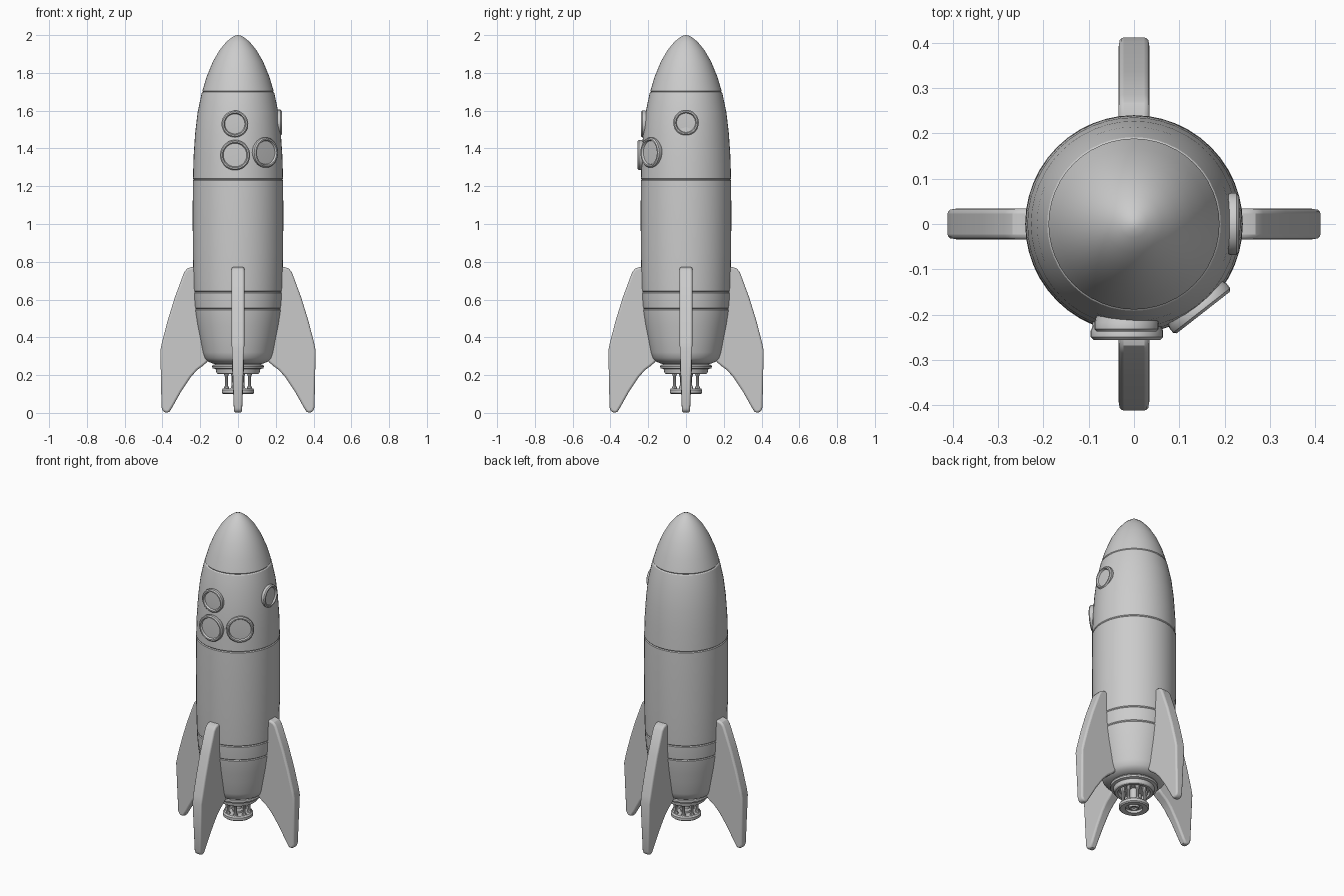
import bpy, bmesh, math
from mathutils import Matrix, Vector

if "Cube" in bpy.data.objects:
    bpy.data.objects.remove(bpy.data.objects["Cube"])


def finish(bm, name, angle=30, bevel=0):
    bmesh.ops.remove_doubles(bm, verts=bm.verts, dist=1e-5)
    bmesh.ops.recalc_face_normals(bm, faces=bm.faces)
    mesh = bpy.data.meshes.new(name)
    bm.to_mesh(mesh)
    bm.free()
    ob = bpy.data.objects.new(name, mesh)
    bpy.context.collection.objects.link(ob)
    if bevel:
        mod = ob.modifiers.new("rounded_edges", 'BEVEL')
        mod.width, mod.segments = bevel, 3
        mod.limit_method, mod.angle_limit = 'ANGLE', math.radians(40)
    bpy.ops.object.select_all(action='DESELECT')
    ob.select_set(True)
    bpy.context.view_layer.objects.active = ob
    bpy.ops.object.shade_smooth_by_angle(angle=math.radians(angle))
    return ob


def lathe(name, profile, steps=48, matrix=Matrix(), closed=False):
    """Revolve (radius, height) points around z."""
    bm = bmesh.new()
    pts = profile + profile[:1] if closed else profile
    vs = [bm.verts.new((r, 0, z)) for r, z in pts]
    es = [bm.edges.new(p) for p in zip(vs, vs[1:])]
    bmesh.ops.spin(bm, geom=vs + es, cent=(0, 0, 0), axis=(0, 0, 1),
                   angle=math.tau, steps=steps)
    bm.transform(matrix)
    return finish(bm, name)


# Hull: bullet profile with fine panel grooves
hull = [(0, 0.255), (0.13, 0.26), (0.16, 0.272), (0.178, 0.29), (0.188, 0.32),
        (0.203, 0.40), (0.215, 0.46), (0.226, 0.53), (0.232, 0.60), (0.236, 0.70),
        (0.239, 0.85), (0.24, 1.05), (0.239, 1.22), (0.235, 1.36), (0.227, 1.48),
        (0.214, 1.59), (0.193, 1.69), (0.166, 1.78), (0.133, 1.86), (0.098, 1.92),
        (0.062, 1.964), (0.03, 1.99), (0.012, 1.998), (0, 2.0)]


def radius_at(z):
    for (r0, z0), (r1, z1) in zip(hull, hull[1:]):
        if z0 <= z <= z1:
            return r0 + (r1 - r0) * (z - z0) / (z1 - z0)


grooves = []
for gz in (0.55, 0.64, 1.235, 1.70):
    grooves += [(radius_at(gz + d) - cut, gz + d)
                for d, cut in ((-0.005, 0), (0, 0.004), (0.005, 0))]
lathe("hull", sorted(hull + grooves, key=lambda p: (p[1], p[0]))[:-1] + [(0, 2.0)])

# Four swept fins, thinner towards the feet
outline = [(0.16, 0.272), (0.185, 0.25), (0.215, 0.228), (0.25, 0.19), (0.30, 0.115),
           (0.345, 0.035), (0.362, 0.006), (0.378, 0.0), (0.398, 0.008), (0.405, 0.03),
           (0.411, 0.33), (0.402, 0.375), (0.372, 0.49), (0.335, 0.61), (0.285, 0.745),
           (0.268, 0.765), (0.245, 0.772), (0.20, 0.772), (0.16, 0.45)]
for i, side in enumerate(("right", "back", "left", "front")):
    bm = bmesh.new()
    sides = []
    for s in (-1, 1):
        sides.append([bm.verts.new((x, s * (0.021 + 0.013 * min(1, z / 0.3)), z))
                      for x, z in outline])
        bm.faces.new(sides[-1])
    n = len(outline)
    for k in range(n):
        j = (k + 1) % n
        bm.faces.new((sides[0][k], sides[0][j], sides[1][j], sides[1][k]))
    bm.transform(Matrix.Rotation(i * math.pi / 2, 4, 'Z'))
    finish(bm, side + "_fin", bevel=0.011)

# Portholes: raised rim around a slightly sunken pane
for name, angle, dist, z, r in (("upper_front", -94, 0.238, 1.53, 0.071),
                                ("lower_front", -93.5, 0.256, 1.365, 0.08),
                                ("corner", -52, 0.248, 1.378, 0.08),
                                ("right_side", 0, 0.232, 1.537, 0.068)):
    a = math.radians(angle)
    out = Vector((math.cos(a), math.sin(a), 0))
    facing = out if name in ("corner", "right_side") else Vector((0, -1, 0))
    m = (Matrix.Translation((out.x * dist, out.y * dist, z))
         @ facing.to_track_quat('Z', 'Y').to_matrix().to_4x4())
    lathe(name + "_porthole",
          [(0, -0.06), (r * 0.92, -0.06), (r * 0.96, -0.026), (r, -0.02), (r, -0.006),
           (r - 0.006, 0), (r - 0.013, 0), (r - 0.018, -0.01), (0, -0.008)], 28, m)

# Engine collar with two stepped rings and a hollow underside
lathe("engine_collar",
      [(0.12, 0.275), (0.12, 0.258), (0.134, 0.254), (0.137, 0.246), (0.134, 0.236),
       (0.118, 0.232), (0.114, 0.212), (0.108, 0.206), (0.092, 0.206), (0.086, 0.225),
       (0, 0.225)], 40)

# Nozzle ring, hub and central pipe
lathe("nozzle_ring", [(0.05, 0.102), (0.079, 0.100), (0.086, 0.106), (0.086, 0.122),
                      (0.079, 0.130), (0.05, 0.130)], 32, closed=True)
lathe("nozzle_plate", [(0, 0.118), (0.055, 0.118), (0.055, 0.128), (0, 0.128)], 32)
lathe("nozzle_hub", [(0, 0.112), (0.014, 0.112), (0.018, 0.104), (0.027, 0.104),
                     (0.03, 0.11), (0.03, 0.14), (0.022, 0.15), (0.022, 0.23)], 24)

# Struts holding the nozzle ring
for i in range(8):
    a = math.tau * (i + 0.5) / 8
    lathe("nozzle_strut", [(0, 0.115), (0.014, 0.118), (0.013, 0.135), (0.008, 0.145),
                           (0.008, 0.19), (0.013, 0.205), (0.013, 0.23), (0, 0.23)], 10,
          Matrix.Translation((0.066 * math.cos(a), 0.066 * math.sin(a), 0)))
